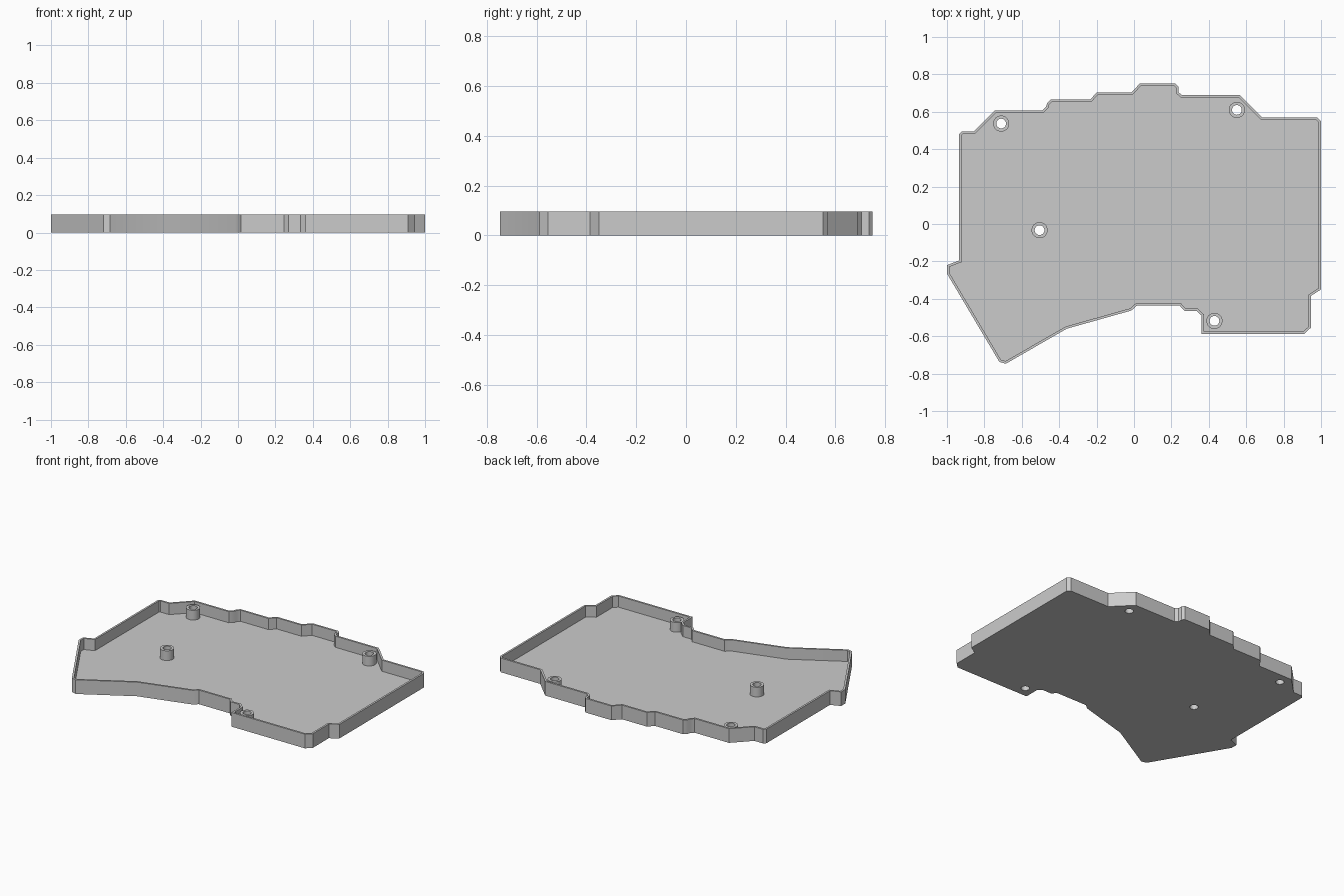
import bpy, bmesh
from math import radians

cube = bpy.data.objects.get("Cube")
if cube:
    bpy.data.objects.remove(cube, do_unlink=True)

HEIGHT, FLOOR, WALL = 0.095, 0.02, 0.013
BOSS_TOP, BOSS_R, HOLE_R = 0.085, 0.043, 0.026

grey = bpy.data.materials.new("plain grey")
grey.use_nodes = True
grey.diffuse_color = (0.6, 0.6, 0.6, 1)
grey.node_tree.nodes["Principled BSDF"].inputs["Base Color"].default_value = grey.diffuse_color

# Outer edge of the case, clockwise from the rear right corner
outline = [
    (-0.935, 0.48), (-0.92, 0.495), (-0.855, 0.495), (-0.745, 0.607),
    (-0.49, 0.607), (-0.47, 0.627), (-0.465, 0.645), (-0.445, 0.665),
    (-0.235, 0.665), (-0.2, 0.702), (-0.015, 0.702), (0.03, 0.75),
    (0.222, 0.75), (0.237, 0.735), (0.237, 0.705), (0.255, 0.69),
    (0.565, 0.69), (0.685, 0.57), (0.98, 0.57), (1, 0.55),
    (1, -0.35), (0.945, -0.385), (0.945, -0.555), (0.91, -0.588),
    (0.362, -0.588), (0.362, -0.49), (0.335, -0.465), (0.27, -0.465),
    (0.245, -0.437), (0.015, -0.437), (-0.015, -0.463), (-0.36, -0.56),
    (-0.685, -0.747), (-0.72, -0.737), (-1, -0.265), (-1, -0.22),
    (-0.935, -0.195),
]
boss_spots = [(-0.71, 0.537), (0.55, 0.61), (-0.505, -0.033), (0.43, -0.518)]


def make_object(name, bm):
    bmesh.ops.recalc_face_normals(bm, faces=bm.faces)
    mesh = bpy.data.meshes.new(name)
    bm.to_mesh(mesh)
    bm.free()
    mesh.materials.append(grey)
    obj = bpy.data.objects.new(name, mesh)
    bpy.context.collection.objects.link(obj)
    return obj


def add_ring(bm, spot, radius, z):
    ring = bmesh.ops.create_circle(bm, segments=32, radius=radius)["verts"]
    bmesh.ops.translate(bm, verts=ring, vec=(*spot, z))
    return ring


def bridge(bm, a, b):
    for i in range(len(a)):
        j = (i + 1) % len(a)
        bm.faces.new((a[i], a[j], b[j], b[i]))


def shade(obj):
    bpy.ops.object.select_all(action='DESELECT')
    obj.select_set(True)
    bpy.context.view_layer.objects.active = obj
    bpy.ops.object.shade_smooth_by_angle(angle=radians(30))


# Tray: bottom plate with a thin raised rim
bm = bmesh.new()
low = [bm.verts.new((x, y, 0)) for x, y in outline]
high = [bm.verts.new((x, y, HEIGHT)) for x, y in outline]
bm.faces.new(low)
bridge(bm, low, high)
top = bm.faces.new(high)
bmesh.ops.recalc_face_normals(bm, faces=bm.faces)
bmesh.ops.inset_region(bm, faces=[top], thickness=WALL, use_even_offset=True)
inner = bmesh.ops.extrude_face_region(bm, geom=[top])["geom"]
sunk = [v for v in inner if isinstance(v, bmesh.types.BMVert)]
bmesh.ops.translate(bm, verts=sunk, vec=(0, 0, FLOOR - HEIGHT))
if top.is_valid:
    bmesh.ops.delete(bm, geom=[top], context='FACES_ONLY')
tray = make_object("case_tray", bm)

# Screw holes through the bottom plate
bm = bmesh.new()
for spot in boss_spots:
    a, b = add_ring(bm, spot, HOLE_R, -0.05), add_ring(bm, spot, HOLE_R, 0.2)
    bridge(bm, a, b)
    bm.faces.new(a)
    bm.faces.new(b)
cutter = make_object("hole_cutter", bm)
cutter.hide_render = True
cut = tray.modifiers.new("screw holes", 'BOOLEAN')
cut.object, cut.operation, cut.solver = cutter, 'DIFFERENCE', 'EXACT'
bpy.context.view_layer.objects.active = tray
bpy.ops.object.modifier_apply(modifier=cut.name)
bpy.data.objects.remove(cutter, do_unlink=True)
shade(tray)

# Hollow screw bosses standing on the plate
for number, spot in enumerate(boss_spots, 1):
    bm = bmesh.new()
    rings = [add_ring(bm, spot, r, z) for r, z in (
        (BOSS_R, FLOOR), (BOSS_R, BOSS_TOP), (HOLE_R, BOSS_TOP), (HOLE_R, FLOOR))]
    for a, b in zip(rings, rings[1:]):
        bridge(bm, a, b)
    shade(make_object(f"screw_boss_{number}", bm))
